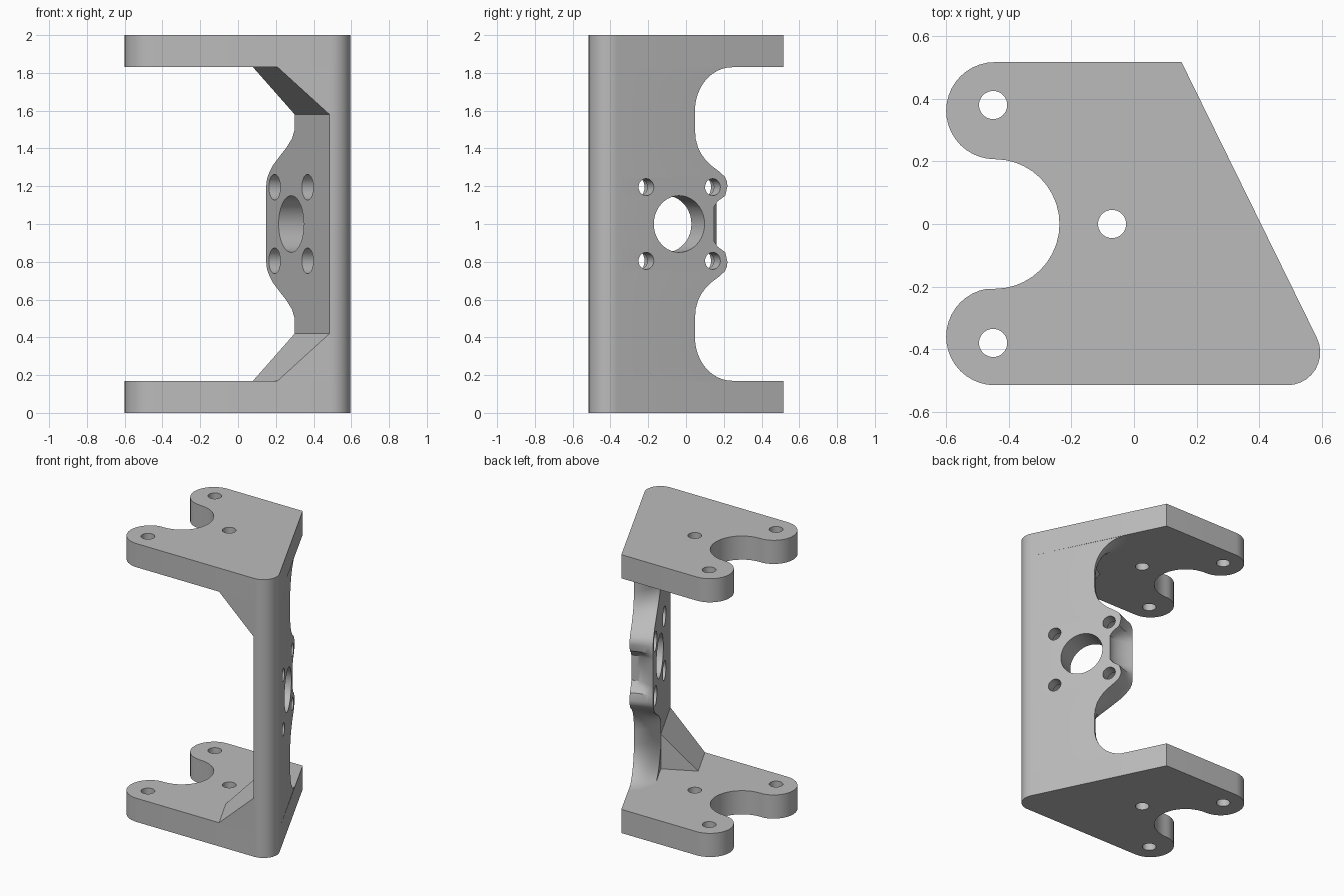
import bpy, bmesh, math
from mathutils import Vector

if "Cube" in bpy.data.objects:
    bpy.data.objects.remove(bpy.data.objects["Cube"])

grey = bpy.data.materials.new("light_grey")
grey.use_nodes = True
grey.diffuse_color = (0.5, 0.5, 0.5, 1)
grey.node_tree.nodes["Principled BSDF"].inputs["Base Color"].default_value = (0.5, 0.5, 0.5, 1)

# Slanted wall frame: s runs along the wall, d runs outward from its inner face
ORIGIN = Vector((0.485, -0.515, 0))
ALONG = Vector((-0.445, 0.895, 0)).normalized()
OUT = Vector((0.895, 0.445, 0)).normalized()
THICK = 0.157
PLATE = 0.17


def wall_point(s, d, z=0.0):
    return ORIGIN + ALONG * s + OUT * d + Vector((0, 0, z))


def arc(cx, cy, r, start, end, steps=20):
    for i in range(steps + 1):
        a = math.radians(start + (end - start) * i / steps)
        yield Vector((cx + r * math.cos(a), cy + r * math.sin(a), 0))


def loft(name, rings):
    """Bridge equal closed rings and cap both ends."""
    bm = bmesh.new()
    rows = [[bm.verts.new(p) for p in ring] for ring in rings]
    n = len(rows[0])
    for a, b in zip(rows, rows[1:]):
        for i in range(n):
            j = (i + 1) % n
            bm.faces.new((a[i], a[j], b[j], b[i]))
    bm.faces.new(rows[0][::-1])
    bm.faces.new(rows[-1])
    bmesh.ops.recalc_face_normals(bm, faces=bm.faces)
    mesh = bpy.data.meshes.new(name)
    bm.to_mesh(mesh)
    bm.free()
    mesh.materials.append(grey)
    ob = bpy.data.objects.new(name, mesh)
    bpy.context.collection.objects.link(ob)
    return ob


def drill(ob, start, end, radius):
    """Cut a round hole between two points."""
    axis = end - start
    bpy.ops.mesh.primitive_cylinder_add(vertices=40, radius=radius, depth=axis.length,
                                        location=(start + end) / 2)
    cutter = bpy.context.object
    cutter.rotation_euler = axis.to_track_quat("Z", "Y").to_euler()
    cutter.hide_render = True
    cutter.data.materials.append(grey)
    bpy.context.view_layer.update()
    mod = ob.modifiers.new("hole", "BOOLEAN")
    mod.operation, mod.solver, mod.object = "DIFFERENCE", "EXACT", cutter
    bpy.context.view_layer.objects.active = ob
    bpy.ops.object.modifier_apply(modifier=mod.name)
    bpy.data.objects.remove(cutter)


def smooth(ob):
    bpy.ops.object.select_all(action="DESELECT")
    ob.select_set(True)
    bpy.context.view_layer.objects.active = ob
    bpy.ops.object.shade_smooth_by_angle(angle=math.radians(30))


# Rounded front outer corner shared by the plates and the wall
corner = list(arc(0.49, -0.41, 0.105, -90, math.degrees(math.atan2(OUT.y, OUT.x)), 10))

# Top and bottom plates with two ears and a round bay
outline = corner + [Vector((0.152, 0.517, 0))]
outline += arc(-0.445, 0.362, 0.155, 90, 270)
outline += list(arc(-0.445, 0, 0.207, 90, -90))[1:]
outline += list(arc(-0.445, -0.36, 0.155, 90, 270))[1:]
for name, z in (("bottom_plate", 0), ("top_plate", 2 - PLATE)):
    plate = loft(name, [[p + Vector((0, 0, h)) for p in outline] for h in (z, z + PLATE)])
    for x, y in ((-0.45, 0.38), (-0.45, -0.38), (-0.07, 0)):
        drill(plate, Vector((x, y, z - 0.1)), Vector((x, y, z + 0.3)), 0.045)
    smooth(plate)

# Rear edge of the wall: height from the middle, outer reach, inner reach
edge = [(0, 0.662, 0.755), (0.09, 0.662, 0.755), (0.12, 0.684, 0.755), (0.15, 0.729, 0.755),
        (0.2, 0.742, 0.755), (0.225, 0.739, 0.75), (0.25, 0.727, 0.738), (0.28, 0.69, 0.71),
        (0.31, 0.646, 0.675), (0.34, 0.612, 0.625), (0.37, 0.588, 0.575), (0.4, 0.57, 0.52),
        (0.45, 0.554, 0.45), (0.5, 0.55, 0.416), (0.6, 0.55, 0.416)]
for i in range(1, 13):
    a = math.radians(90 * i / 12)
    flare = 0.22 * (1 - math.cos(a))
    edge.append((0.6 + 0.23 * math.sin(a), 0.55 + flare, 0.416 + flare))
edge.append((0.85, 0.77, 0.636))


def wall_ring(z, outer, inner, steps=8):
    ring = [ORIGIN] + corner
    for i in range(steps + 1):
        u = 1 - i / steps
        w = 1 - (1 - u) ** 2
        ring.append(wall_point(inner + (outer - inner) * w, THICK * u))
    return [Vector((p.x, p.y, z)) for p in ring]


rings = [wall_ring(1 - h, o, i) for h, o, i in reversed(edge)]
rings += [wall_ring(1 + h, o, i) for h, o, i in edge[1:]]
wall = loft("slanted_wall", rings)

# Central bore and four counterbored screw holes
drill(wall, wall_point(0.457, -0.2, 1), wall_point(0.457, 0.4, 1), 0.15)
for s in (0.262, 0.655):
    for z in (0.805, 1.195):
        drill(wall, wall_point(s, -0.2, z), wall_point(s, 0.4, z), 0.045)
        drill(wall, wall_point(s, -0.2, z), wall_point(s, 0.08, z), 0.068)
smooth(wall)

# Sloped gussets between the wall and each plate
REACH, END = 0.246, 0.416
for name, z, rise in (("lower_gusset", PLATE, 0.25), ("upper_gusset", 2 - PLATE, -0.25)):
    up = Vector((0, 0, rise))
    base = Vector((0, 0, z))
    front = [ORIGIN + base, ORIGIN + base + up, Vector((0.21, -0.515, z))]
    back = [wall_point(END, 0, z), wall_point(END, 0, z) + up, wall_point(END, -REACH, z)]
    loft(name, [front, back])
